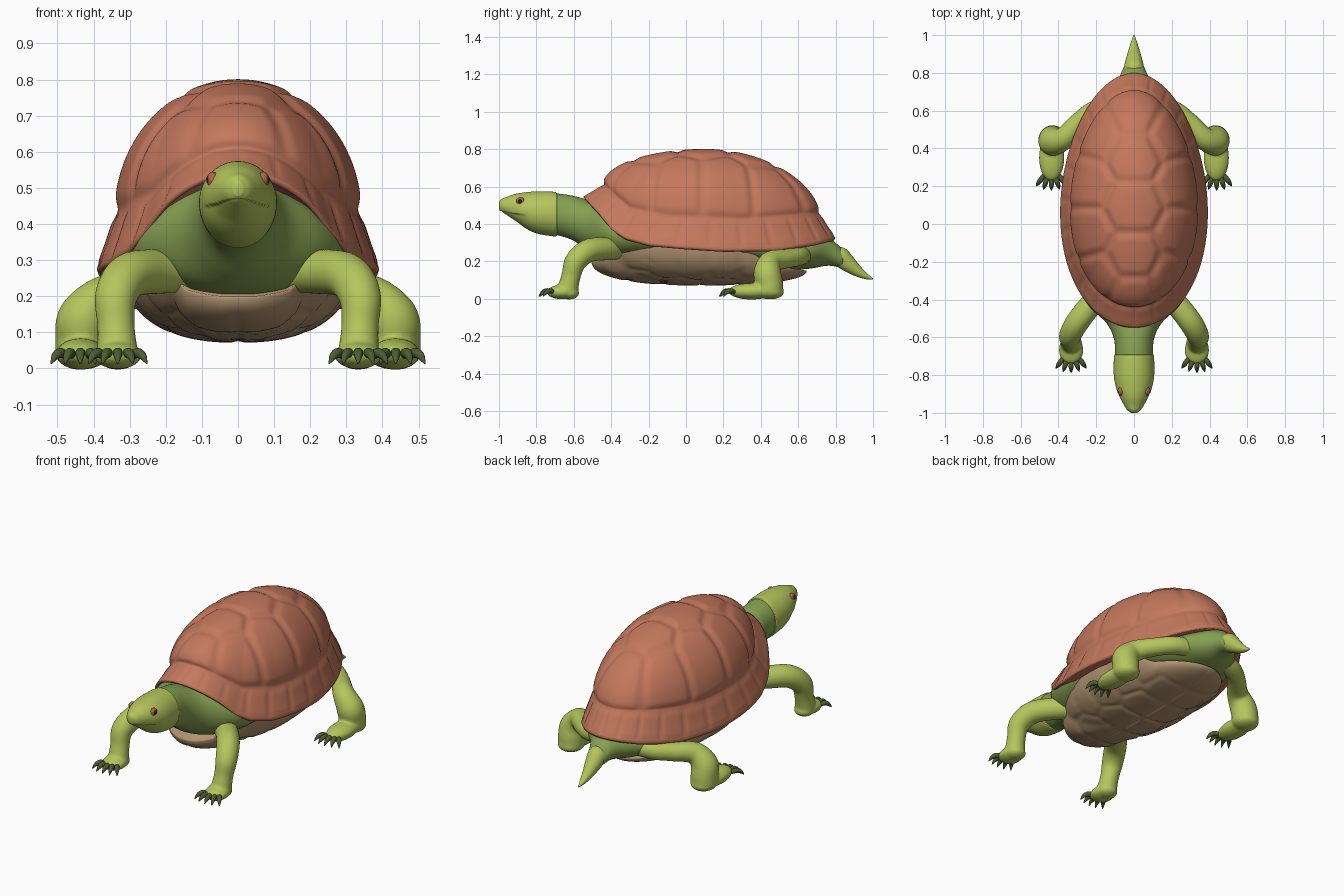
import bpy, bmesh, math
from mathutils import Vector, Matrix

if "Cube" in bpy.data.objects:
    bpy.data.objects.remove(bpy.data.objects["Cube"])

TAU = 2 * math.pi


def material(name, hexa):
    rgb = [int(hexa[i:i + 2], 16) / 255 for i in (0, 2, 4)]
    m = bpy.data.materials.new(name)
    m.diffuse_color = [((c + .055) / 1.055) ** 2.4 if c > .04 else c / 12.92 for c in rgb] + [1]
    m.use_nodes = True
    m.node_tree.nodes["Principled BSDF"].inputs["Base Color"].default_value = m.diffuse_color
    return m


SHELL = material("terracotta_shell", "C4785D")
SKIN = material("light_green_skin", "B4C65C")
DARK = material("deep_green_skin", "86A052")
BELLY = material("tan_belly", "B0916F")
CLAW = material("dark_green_claw", "4F5C33")
EYE = material("red_brown_eye", "B5654A")
BLACK = material("dark_pupil", "33261E")


def finish(name, bm, mat, voxel=0):
    bmesh.ops.recalc_face_normals(bm, faces=bm.faces)
    for f in bm.faces:
        f.smooth = True
    me = bpy.data.meshes.new(name)
    bm.to_mesh(me)
    bm.free()
    me.materials.append(mat)
    ob = bpy.data.objects.new(name, me)
    bpy.context.collection.objects.link(ob)
    if voxel:
        r = ob.modifiers.new("blend", 'REMESH')
        r.mode, r.voxel_size, r.use_smooth_shade = 'VOXEL', voxel, True
        s = ob.modifiers.new("soften", 'SMOOTH')
        s.factor, s.iterations = .5, 14
    return ob


def skin(bm, rings):
    """Bridge closed rings and fan both ends shut."""
    vs = [[bm.verts.new(p) for p in ring] for ring in rings]
    n = len(vs[0])
    for a, b in zip(vs, vs[1:]):
        for i in range(n):
            bm.faces.new((a[i], a[(i + 1) % n], b[(i + 1) % n], b[i]))
    for ring in (vs[0], vs[-1]):
        c = bm.verts.new(sum((v.co for v in ring), Vector()) / n)
        for i in range(n):
            bm.faces.new((ring[i], ring[(i + 1) % n], c))


def spline(pts, steps=8):
    """Catmull-Rom through tuples of any length."""
    p = [Vector(q) for q in pts]
    p = [2 * p[0] - p[1]] + p + [2 * p[-1] - p[-2]]
    out = []
    for a, b, c, d in zip(p, p[1:], p[2:], p[3:]):
        for k in range(steps):
            t = k / steps
            out.append(.5 * (2 * b + (c - a) * t + (2 * a - 5 * b + 4 * c - d) * t * t
                             + (3 * b - a - 3 * c + d) * t ** 3))
    return out + [p[-2]]


def tube(bm, pts, n=24, steps=8):
    """Round tube through (x, y, z, radius) points."""
    s = spline(pts, steps)
    c = [q.to_3d() for q in s]
    side, rings, last = None, [], None
    for i, q in enumerate(s):
        t = (c[min(i + 1, len(c) - 1)] - c[max(i - 1, 0)]).normalized()
        side = t.orthogonal().normalized() if side is None else last.rotation_difference(t) @ side
        last, up = t, t.cross(side)
        rings.append([c[i] + q[3] * (math.cos(TAU * k / n) * side + math.sin(TAU * k / n) * up)
                      for k in range(n)])
    skin(bm, rings)


def sections(pts, n=64, steps=8):
    """Upright oval sections (y, z, half width, half height) along the body axis."""
    return [[Vector((q[2] * math.cos(TAU * k / n), q[0], q[1] + q[3] * math.sin(TAU * k / n)))
             for k in range(n)] for q in spline(pts, steps)]


def ball(bm, c, r, seg=32):
    bmesh.ops.create_uvsphere(bm, u_segments=seg, v_segments=seg // 2, radius=1,
                              matrix=Matrix.Translation(c) @ Matrix.Diagonal((*r, 1)))


def lerp(table, y):
    for (a, u), (b, v) in zip(table, table[1:]):
        if y <= b:
            t = min(1, max(0, (y - a) / (b - a)))
            return u + (v - u) * t
    return table[-1][1]


def smooth(t):
    t = min(1, max(0, t))
    return t * t * (3 - 2 * t)


def plates(x, y, centres, width):
    """0 in the grooves between neighbouring plates, 1 inside a plate."""
    d = sorted(math.hypot(x - a, y - b) for a, b in centres)
    return smooth((d[1] - d[0]) / width)


# Carapace: flared rim of marginal plates below a domed top of large plates
RIM = [(-.55, .535), (-.47, .45), (-.4, .365), (-.33, .32), (-.2, .285), (0, .268),
       (.2, .255), (.5, .258), (.7, .29), (.8, .315)]
BASE = [(-.44, .61), (-.38, .55), (-.3, .48), (-.1, .435), (.3, .42), (.71, .46)]
TOP = [(0, y) for y in (-.38, -.18, .09, .36, .59)]
TOP += [(s * x, y) for s in (-1, 1) for x, y in ((.21, -.29), (.27, -.05), (.27, .22), (.21, .48))]


def egg(u, rx, ry, yc):
    s = math.sin(u)
    return rx * math.cos(u) * (1 - .1 * s), yc + ry * s


N = 240
us = [TAU * k / N for k in range(N)]
rings = []
for sc, dz in ((.75, .02), (.93, .005), (.985, -.004)):      # underside
    ring = []
    for u in us:
        x, y = egg(u, .39, .675, .125)
        ring.append(Vector((x * sc, .125 + (y - .125) * sc, lerp(RIM, y) + dz)))
    rings.append(ring)
for j in range(15):                                            # marginal plates
    t, ring = j / 14, []
    for k, u in enumerate(us):
        x0, y0 = egg(u, .39, .675, .125)
        x1, y1 = egg(u, .335, .575, .135)
        z0, z1 = lerp(RIM, y0) + .012, lerp(BASE, y1)
        e = t ** .85
        seam = abs((k / N * 24) % 1 - .5) * 2
        d = .006 * smooth((1 - seam) / .3) * smooth(t / .2) * smooth((1 - t) / .25) - .001
        out = Vector((math.cos(u), math.sin(u), .3))
        ring.append(Vector((x0 + (x1 - x0) * e, y0 + (y1 - y0) * e, z0 + (z1 - z0) * t)) + out * d)
    rings.append(ring)
for j in range(1, 52):                                         # dome
    ph, ring = j / 52 * math.pi / 2, []
    for u in us:
        x, y = egg(u, .335, .575, .135)
        zb, c = lerp(BASE, y), math.cos(ph)
        px, py = x * c, .1 + (y - .1) * c
        d = .011 * plates(px, py, TOP, .075) * smooth(j / 5) - .005
        rise = math.sin(ph) ** (1 + .22 * max(0, math.sin(u)))
        out = Vector((math.cos(u) * c, math.sin(u) * c * .6, math.sin(ph)))
        ring.append(Vector((px, py, zb + (.795 - zb) * rise)) + out * d)
    rings.append(ring)
bm = bmesh.new()
skin(bm, rings)
finish("carapace", bm, SHELL)

# Belly plate with bridges rising to the rim
EDGE = [(-.5, .2), (-.44, .22), (-.37, .31), (-.2, .3), (.2, .275), (.35, .25), (.45, .18), (.65, .15)]
UNDER = [(s * .1, y) for s in (-1, 1) for y in (-.4, -.22, -.02, .18, .37, .54)]
UNDER += [(s * .27, y) for s in (-1, 1) for y in (-.28, -.12, .05, .22, .38)]
rings = []
for j in range(40):
    ph, ring = j / 40 * math.pi / 2, []
    r, h = math.cos(ph) ** .85, math.sin(ph) ** .85
    for u in us[::2]:
        x, y = .31 * math.cos(u), .07 + .575 * math.sin(u)
        px, py, z = x * r, .07 + (y - .07) * r, lerp(EDGE, y)
        d = .007 * plates(px, py, UNDER, .04)
        ring.append(Vector((px + d * math.cos(u) * r, py, .078 + (z - .078) * (1 - h) - d * h)))
    rings.append(ring)
bm = bmesh.new()
skin(bm, rings)
finish("belly_plate", bm, BELLY)

# Body and neck
bm = bmesh.new()
skin(bm, sections([(-.74, .455, .098, .108), (-.68, .45, .1, .112), (-.6, .43, .108, .12),
                   (-.52, .39, .15, .138), (-.44, .36, .235, .148), (-.35, .34, .285, .14),
                   (-.2, .33, .31, .13), (.3, .28, .30, .1), (.5, .25, .25, .095),
                   (.65, .25, .18, .09), (.76, .252, .09, .075), (.84, .213, .05, .05)]))
finish("body_and_neck", bm, DARK)

# Tail
bm = bmesh.new()
tube(bm, [(0, .79, .25, .035), (0, .82, .228, .052), (0, .86, .193, .046), (0, .91, .153, .032),
          (0, .96, .122, .017), (0, 1, .105, .003)])
finish("tail", bm, SKIN)

# Head: the lower jaw is stepped in below the mouth line
bm = bmesh.new()
skin(bm, sections([(-.69, .452, .099, .112), (-.705, .453, .106, .119), (-.8, .462, .107, .112),
                   (-.87, .476, .094, .092), (-.92, .488, .073, .071), (-.96, .494, .052, .05),
                   (-.985, .498, .035, .037), (-1, .5, .015, .022)], 96, 10))
for v in bm.verts:
    mouth = lerp([(-1, .472), (-.92, .454), (-.86, .448)], v.co.y)
    if v.co.z < mouth:
        f = smooth((-.84 - v.co.y) / .07)
        v.co.x *= 1 - .08 * f
        v.co.y += .008 * f
finish("head", bm, SKIN)

# Paired parts
for s, tag in ((1, "left"), (-1, "right")):
    bm = bmesh.new()
    ball(bm, (s * .07, -.885, .522), (.016, .023, .023), 20)
    finish("eye_" + tag, bm, EYE)
    bm = bmesh.new()
    ball(bm, (s * .083, -.887, .523), (.005, .011, .011), 16)
    finish("pupil_" + tag, bm, BLACK)
    bm = bmesh.new()
    ball(bm, (s * .014, -.993, .514), (.004, .004, .003), 12)
    finish("nostril_" + tag, bm, CLAW)

    legs = {
        "front": ([(.12, -.34, .27, .06), (.22, -.42, .268, .062), (.3, -.52, .258, .063),
                   (.338, -.59, .2, .059), (.338, -.615, .12, .052), (.333, -.637, .035, .058)],
                  [((.333, -.668, .036), (.066, .078, .038)), ((.333, -.625, .03), (.056, .055, .034))],
                  (.333, -.665)),
        "hind": ([(.06, .63, .24, .05), (.2, .605, .228, .052), (.29, .54, .215, .052),
                  (.37, .455, .198, .06), (.425, .435, .14, .074), (.432, .445, .085, .074),
                  (.432, .447, .035, .074)],
                 [((.432, .45, .035), (.072, .075, .038)), ((.436, .35, .04), (.068, .125, .044))],
                 (.437, .30)),
    }
    for kind, (path, pads, (fx, fy)) in legs.items():
        bm = bmesh.new()
        tube(bm, [(s * x, y, z, r) for x, y, z, r in path])
        for (x, y, z), r in pads:
            ball(bm, (s * x, y, z), r)
        finish(f"{kind}_leg_{tag}", bm, SKIN, .007)
        # Five curved claws fanned round the toe edge
        bm = bmesh.new()
        for i in range(-2, 3):
            a = i * .31
            dx, dy = math.sin(a), -math.cos(a)
            tube(bm, [(s * (fx + dx * (.017 + q)), fy + dy * q, z, r) for q, z, r in
                      ((.05, .036, .011), (.078, .043, .014), (.102, .034, .011), (.122, .013, .002))],
                 12, 4)
        finish(f"{kind}_claws_{tag}", bm, CLAW)
